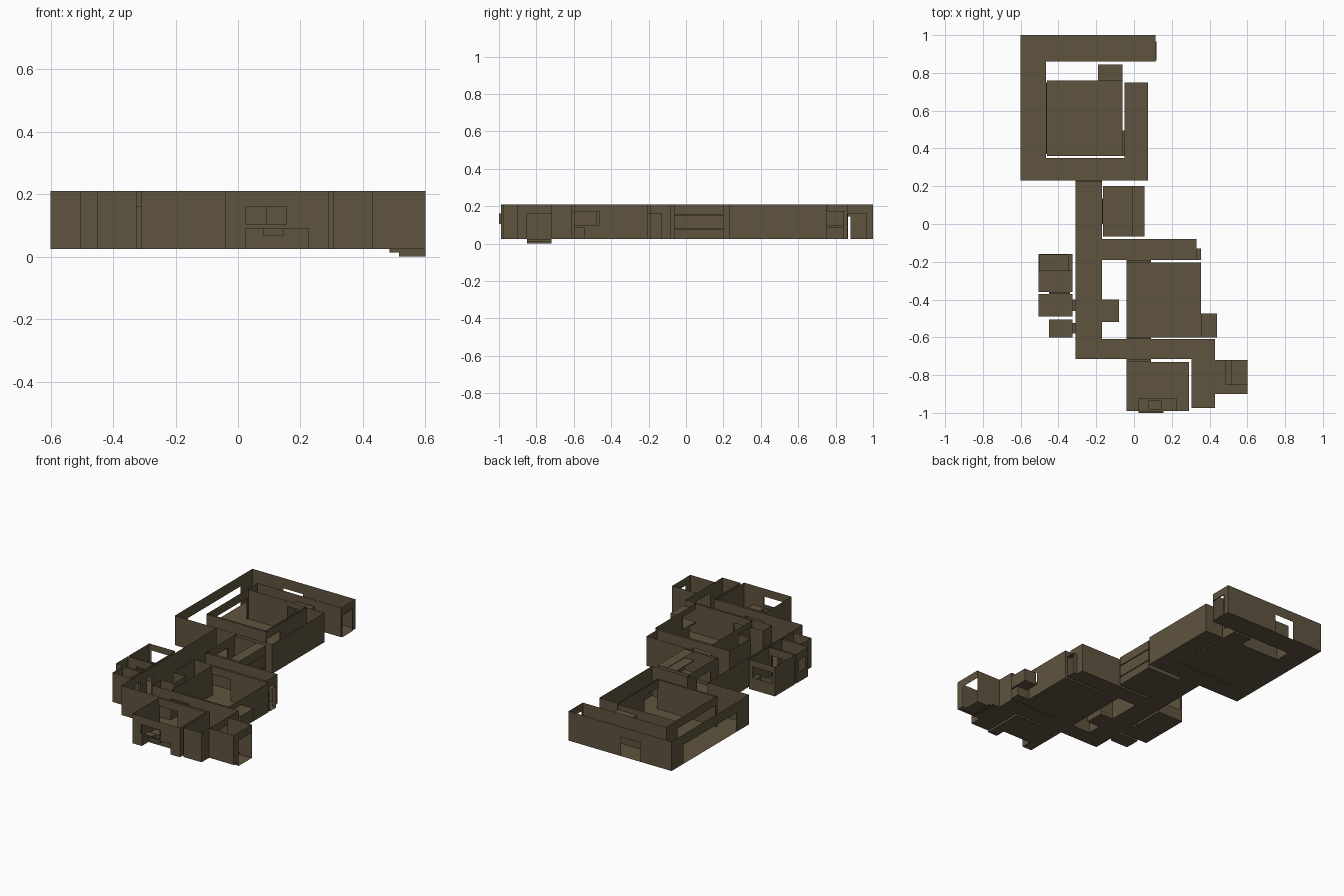
import bpy, bmesh

if "Cube" in bpy.data.objects:
    bpy.data.objects.remove(bpy.data.objects["Cube"])

F, T, DOOR = 0.025, 0.21, 0.16      # floor, wall top, door head
mat = bpy.data.materials.new("plaster_brown")
mat.diffuse_color = (0.115, 0.087, 0.05, 1)
mat.use_nodes = True
mat.node_tree.nodes["Principled BSDF"].inputs["Base Color"].default_value = mat.diffuse_color
holes = []                          # (axis, coord, lo, hi, z0, z1)


def make(name, faces):
    bm = bmesh.new()
    for f in faces:
        bm.faces.new([bm.verts.new(p) for p in f])
    bmesh.ops.remove_doubles(bm, verts=bm.verts, dist=1e-5)
    me = bpy.data.meshes.new(name)
    bm.to_mesh(me)
    bm.free()
    ob = bpy.data.objects.new(name, me)
    bpy.context.collection.objects.link(ob)
    me.materials.append(mat)
    return ob


def panel(axis, c, a, b, z0, z1):
    """Upright quad on plane axis = c."""
    pts = [(a, z0), (b, z0), (b, z1), (a, z1)]
    return [(c, u, z) if axis == 'x' else (u, c, z) for u, z in pts]


def slab(x0, x1, y0, y1, z):
    return [(x0, y0, z), (x1, y0, z), (x1, y1, z), (x0, y1, z)]


def wall(axis, c, a, b, z0=F, z1=T):
    """Wall sheet split around every hole lying on its plane."""
    a, b = min(a, b), max(a, b)
    hs = [h for h in holes if h[0] == axis and abs(h[1] - c) < 1e-4
          and h[2] < b - 1e-4 and h[3] > a + 1e-4]
    us = sorted({a, b} | {min(max(v, a), b) for h in hs for v in h[2:4]})
    zs = sorted({z0, z1} | {min(max(v, z0), z1) for h in hs for v in h[4:6]})
    out = []
    for u, v in zip(us, us[1:]):
        for p, q in zip(zs, zs[1:]):
            m, n = (u + v) / 2, (p + q) / 2
            if not any(h[2] < m < h[3] and h[4] < n < h[5] for h in hs):
                out.append(panel(axis, c, u, v, p, q))
    return out


def room(name, pts):
    """Open-topped room: floor outline plus walls."""
    faces = [[(x, y, F) for x, y in pts]]
    for (x0, y0), (x1, y1) in zip(pts, pts[1:] + pts[:1]):
        faces += wall('x', x0, y0, y1) if x0 == x1 else wall('y', y0, x0, x1)
    make(name, faces)


def rect(name, x0, x1, y0, y1):
    room(name, [(x0, y0), (x1, y0), (x1, y1), (x0, y1)])


def box(name, x0, x1, y0, y1, z0, z1, skip=()):
    sides = {'x0': panel('x', x0, y0, y1, z0, z1), 'x1': panel('x', x1, y0, y1, z0, z1),
             'y0': panel('y', y0, x0, x1, z0, z1), 'y1': panel('y', y1, x0, x1, z0, z1),
             'z0': slab(x0, x1, y0, y1, z0), 'z1': slab(x0, x1, y0, y1, z1)}
    make(name, [f for k, f in sides.items() if k not in skip])


def passage(name, axis, c0, c1, lo, hi, z0=F, z1=DOOR):
    """Short tunnel that joins two wall planes and cuts both."""
    holes.extend([(axis, c0, lo, hi, z0, z1), (axis, c1, lo, hi, z0, z1)])
    d = (c0, c1, lo, hi) if axis == 'x' else (lo, hi, c0, c1)
    box(name, *d, z0, z1, skip=(axis + '0', axis + '1'))


def basin_top(name, x0, x1, y0, y1, z, bx0, bx1, by0, by1, depth):
    """Counter top with a sunken basin."""
    make(name, [slab(x0, bx0, y0, y1, z), slab(bx1, x1, y0, y1, z),
                slab(bx0, bx1, y0, by0, z), slab(bx0, bx1, by1, y1, z)])
    box(name + "_basin", bx0, bx1, by0, by1, z - depth, z, skip=('z1',))


# Doorways, windows and linking passages
for i, p in enumerate([
        ('x', 0.115, 0.12, 0.865, 0.965), ('x', -0.465, -0.46, 0.37, 0.75),
        ('x', -0.06, -0.05, 0.36, 0.495), ('y', 0.225, 0.23, -0.31, -0.17, F, T),
        ('x', -0.17, -0.165, 0.0, 0.135), ('x', 0.33, 0.355, -0.19, -0.13),
        ('y', -0.205, -0.19, -0.04, 0.09), ('y', -0.61, -0.60, -0.04, 0.09),
        ('y', -0.73, -0.715, -0.04, 0.09), ('x', -0.325, -0.31, -0.46, -0.40),
        ('x', -0.325, -0.31, -0.58, -0.525), ('y', -0.37, -0.36, -0.45, -0.34)]):
    passage(f"doorway_{i}", *p)
passage("kitchen_window", 'y', -1.0, -0.99, 0.025, 0.155, 0.105, DOOR)
holes += [('y', 1.0, -0.385, -0.25, F, 0.145),      # rear door
          ('x', -0.6, 0.36, 0.88, F, 0.145),        # long side opening
          ('x', 0.43, -0.85, -0.72, F, DOOR),       # entry to hall
          ('x', 0.6, -0.85, -0.72, 0, DOOR),        # front entry
          ('y', -0.16, -0.49, -0.35, 0.10, 0.17),   # bathroom window
          ('x', -0.505, -0.46, -0.40, 0.09, DOOR),
          ('x', 0.485, -0.85, -0.72, F, T), ('y', -0.85, 0.485, 0.6, F, T),
          # open space above the kitchen counter
          ('y', -0.925, 0.025, 0.225, 0.09, T),
          ('x', 0.025, -0.99, -0.925, 0.09, T), ('x', 0.225, -0.99, -0.925, 0.09, T)]

# Alcove shelves: boxes open towards their room
for i, (z0, z1) in enumerate([(F, 0.075), (0.08, 0.15), (0.155, T)]):
    holes.append(('x', -0.01, -0.065, 0.2, z0, z1))
    box(f"study_shelf_{i}", -0.01, 0.055, -0.065, 0.2, z0, z1, ('x0',))
holes += [('x', 0.355, -0.6, -0.465, 0.095, 0.175), ('x', 0.355, -0.6, -0.54, F, 0.085),
          ('y', 0.76, -0.19, -0.06, 0.095, 0.175), ('y', 0.76, -0.19, -0.06, F, 0.085)]
box("living_upper_alcove", 0.355, 0.44, -0.6, -0.475, 0.095, 0.175, ('x0',))
box("living_lower_alcove", 0.355, 0.44, -0.6, -0.54, F, 0.085, ('x0',))
box("bedroom_upper_alcove", -0.19, -0.06, 0.76, 0.845, 0.095, 0.175, ('y0',))
box("bedroom_lower_alcove", -0.19, -0.06, 0.76, 0.845, F, 0.085, ('y0',))

# Rooms and corridors
room("outer_corridor", [(-0.6, 0.23), (0.075, 0.23), (0.075, 0.75), (-0.05, 0.75),
                        (-0.05, 0.35), (-0.465, 0.35), (-0.465, 0.86), (0.115, 0.86),
                        (0.115, 1.0), (-0.6, 1.0)])
room("main_corridor", [(-0.31, -0.715), (0.305, -0.715), (0.305, -0.975), (0.43, -0.975),
                       (0.43, -0.61), (-0.17, -0.61), (-0.17, -0.52), (-0.08, -0.52),
                       (-0.08, -0.4), (-0.17, -0.4), (-0.17, -0.19), (0.33, -0.19),
                       (0.33, -0.08), (-0.17, -0.08), (-0.17, 0.225), (-0.31, 0.225)])
rect("large_bedroom", -0.46, -0.06, 0.36, 0.76)
rect("study", -0.165, -0.01, -0.065, 0.2)
rect("living_room", -0.04, 0.355, -0.6, -0.205)
rect("bathroom", -0.505, -0.325, -0.36, -0.16)
rect("washroom", -0.505, -0.325, -0.49, -0.37)
rect("storage_room", -0.45, -0.325, -0.6, -0.505)
room("kitchen", [(-0.04, -0.99), (0.025, -0.99), (0.025, -0.925), (0.225, -0.925),
                 (0.225, -0.99), (0.29, -0.99), (0.29, -0.73), (-0.04, -0.73)])
room("entry", [(0.43, -0.9), (0.6, -0.9), (0.6, -0.85), (0.485, -0.85),
               (0.485, -0.72), (0.43, -0.72)])

# Kitchen counter and the wall above it
make("kitchen_front_wall", wall('y', -0.99, 0.025, 0.225, 0.09, T))
basin_top("kitchen_counter", 0.025, 0.225, -0.99, -0.925, 0.09,
          0.08, 0.145, -0.982, -0.935, 0.022)

# Bathtub
make("bathtub_front", [panel('y', -0.25, -0.505, -0.325, F, 0.08)])
basin_top("bathtub_rim", -0.505, -0.325, -0.25, -0.16, 0.08,
          -0.497, -0.35, -0.245, -0.165, 0.045)

# Entry steps and surrounding walls
make("entry_steps", [panel('x', 0.485, -0.85, -0.72, 0.0125, F),
                     slab(0.485, 0.515, -0.85, -0.72, 0.0125),
                     panel('x', 0.515, -0.85, -0.72, 0, 0.0125),
                     slab(0.515, 0.6, -0.85, -0.72, 0)])
make("entry_step_walls", [panel('y', y, a, b, z, z1)
                          for y, z1 in ((-0.85, F), (-0.72, T))
                          for a, b, z in ((0.485, 0.515, 0.0125), (0.515, 0.6, 0))]
     + wall('x', 0.6, -0.85, -0.72, 0, T))
